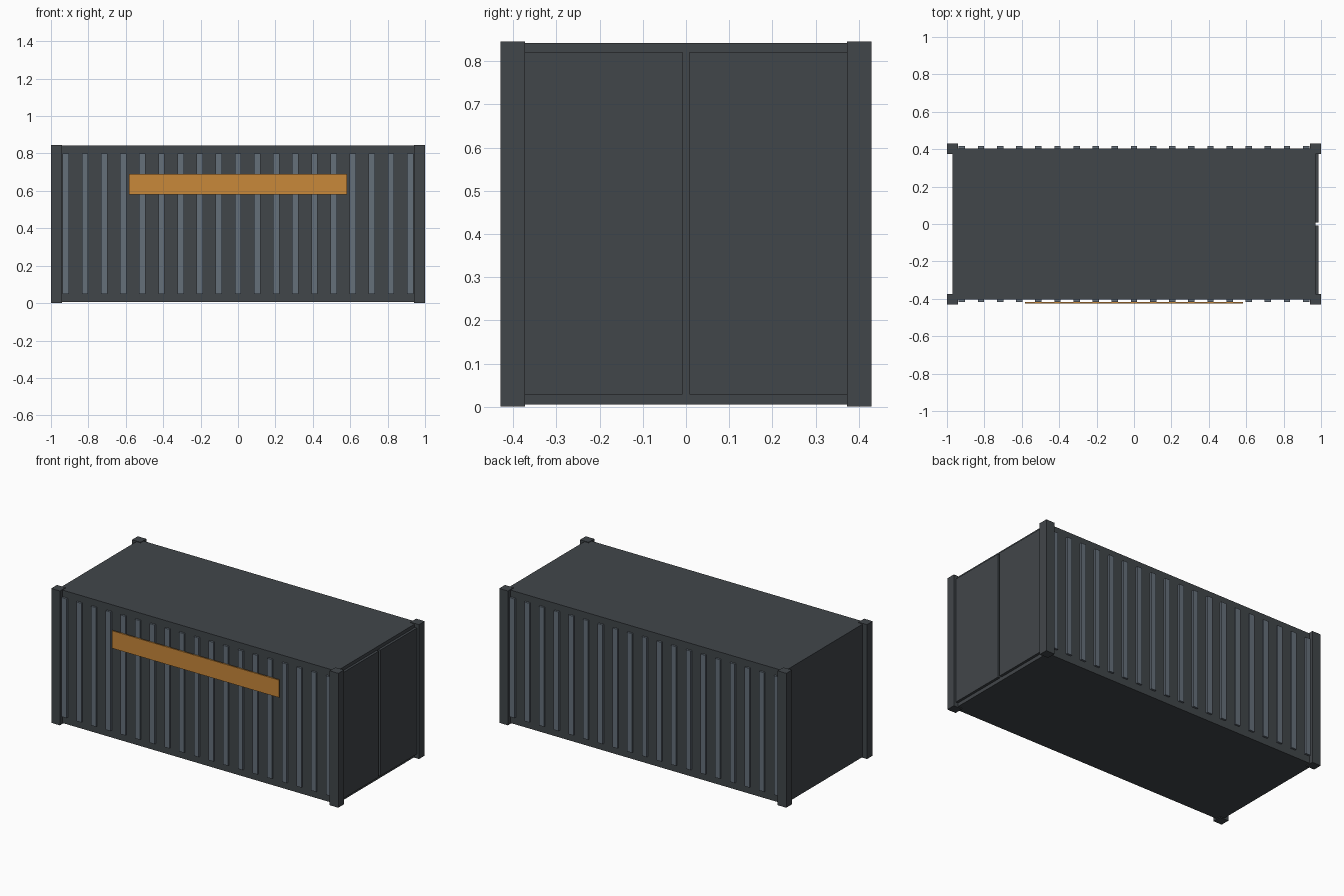
import bpy
from mathutils import Vector

cube = bpy.data.objects.get("Cube")
if cube:
    bpy.data.objects.remove(cube, do_unlink=True)


def material(name, r, g, b):
    mat = bpy.data.materials.new(name)
    mat.use_nodes = True
    mat.diffuse_color = (r, g, b, 1)
    for node in mat.node_tree.nodes:
        if node.type == "BSDF_PRINCIPLED":
            node.inputs["Base Color"].default_value = (r, g, b, 1)
            node.inputs["Roughness"].default_value = 0.7
    return mat


steel = material("dark_steel", 0.053, 0.061, 0.068)
rib_grey = material("blue_grey_rib", 0.13, 0.16, 0.195)
orange = material("orange_panel", 0.578, 0.246, 0.042)


def box(name, low, high, mat):
    """Axis-aligned block between two opposite corners."""
    low, high = Vector(low), Vector(high)
    bpy.ops.mesh.primitive_cube_add(size=1, location=(low + high) / 2)
    obj = bpy.context.object
    obj.name = name
    for vert in obj.data.vertices:
        vert.co *= high - low
    obj.data.materials.append(mat)
    return obj


# Main body
box("container_body", (-0.97, -0.404, 0.005), (0.97, 0.404, 0.842), steel)

# Corner posts
for sx, end in ((-1, "plain_end"), (1, "door_end")):
    for sy, side in ((-1, "front"), (1, "back")):
        box(f"{end}_{side}_post",
            (min(sx, sx * 0.94), min(sy * 0.43, sy * 0.373), 0),
            (max(sx, sx * 0.94), max(sy * 0.43, sy * 0.373), 0.846), steel)

# Vertical ribs along both long walls
RIBS = 19
for i in range(RIBS):
    x = -0.92 + 1.84 * i / (RIBS - 1)
    for sy, side in ((-1, "front"), (1, "back")):
        inner, outer = sorted((sy * 0.4, sy * 0.416))
        box(f"{side}_rib_{i + 1}", (x - 0.017, inner, 0.05),
            (x + 0.017, outer, 0.8), rib_grey)

# Double doors at one end
box("front_door", (0.965, -0.374, 0.028), (0.986, -0.008, 0.821), steel)
box("back_door", (0.965, 0.008, 0.028), (0.986, 0.374, 0.821), steel)

# Blank sign panel on the front wall
box("sign_panel", (-0.582, -0.425, 0.58), (0.582, -0.417, 0.69), orange)
